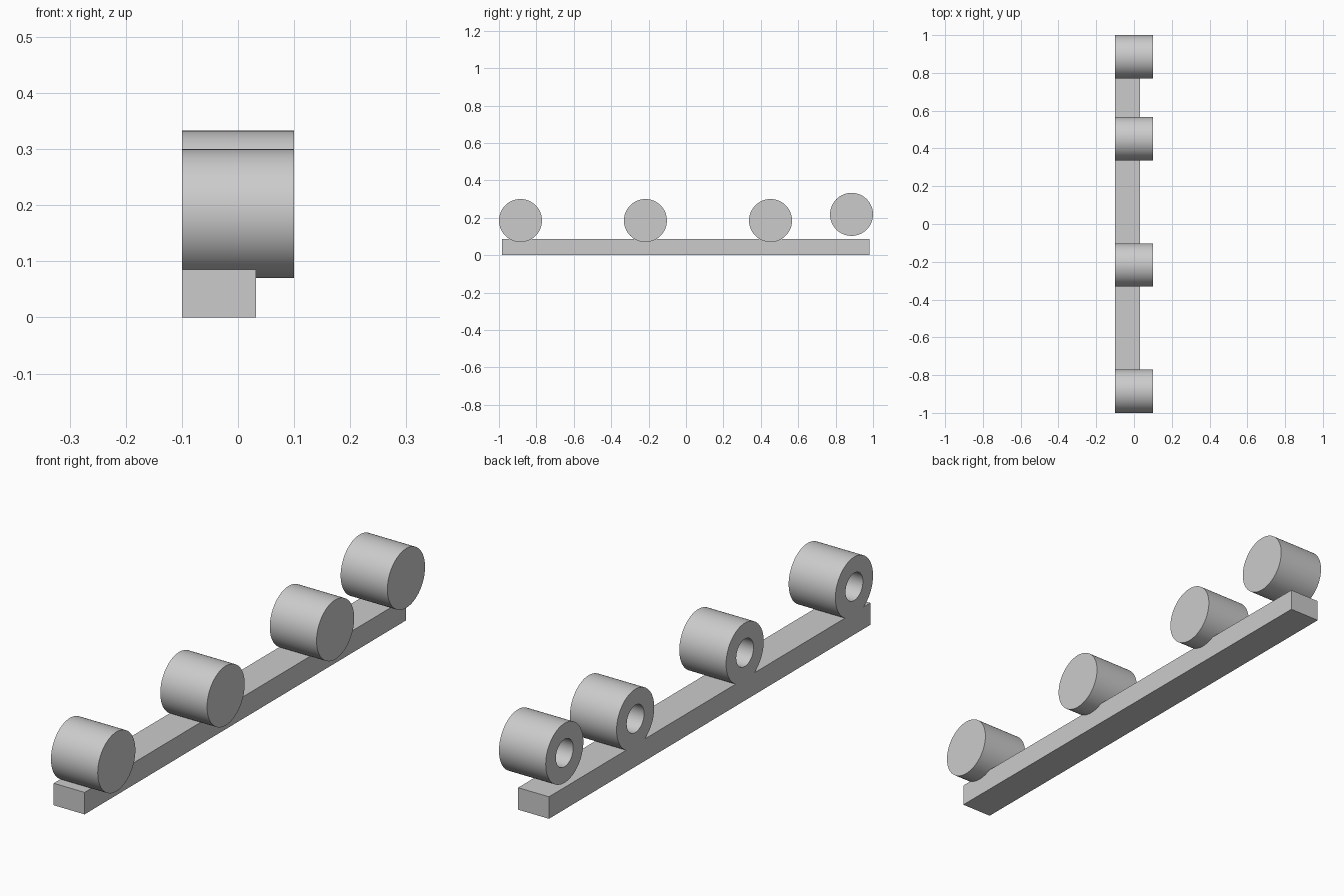
import bpy, bmesh, math
from mathutils import Matrix

cube = bpy.data.objects.get("Cube")
if cube:
    bpy.data.objects.remove(cube, do_unlink=True)

# Single light grey finish
grey = bpy.data.materials.new("light_grey")
grey.use_nodes = True
colour = (0.6, 0.6, 0.6, 1)
grey.diffuse_color = colour
grey.node_tree.nodes["Principled BSDF"].inputs["Base Color"].default_value = colour


def add_object(name, bm):
    bmesh.ops.recalc_face_normals(bm, faces=bm.faces)
    mesh = bpy.data.meshes.new(name)
    bm.to_mesh(mesh)
    bm.free()
    mesh.materials.append(grey)
    obj = bpy.data.objects.new(name, mesh)
    bpy.context.collection.objects.link(obj)
    return obj


def bar(name, low, high):
    bm = bmesh.new()
    bmesh.ops.create_cube(bm, size=1)
    for v in bm.verts:
        v.co = [l + (c + 0.5) * (h - l) for l, h, c in zip(low, high, v.co)]
    add_object(name, bm)


def blind_roller(name, y, z, radius=0.115, bore=0.053, depth=0.16, segments=64):
    """Drum along x, closed at the left end, with a blind bore in the right end."""
    bm = bmesh.new()
    rings = []
    for x, r in ((0.1, radius), (-0.1, radius), (-0.1, bore), (-0.1 + depth, bore)):
        ring = bmesh.ops.create_circle(
            bm, segments=segments, radius=r,
            matrix=Matrix.Translation((x, y, z)) @ Matrix.Rotation(math.pi / 2, 4, "Y"))
        rings.append(ring["verts"])
    for a, b in zip(rings, rings[1:]):
        for i in range(segments):
            j = (i + 1) % segments
            bm.faces.new((a[i], a[j], b[j], b[i]))
    bm.faces.new(rings[0])
    bm.faces.new(rings[-1])
    obj = add_object(name, bm)
    bpy.ops.object.select_all(action="DESELECT")
    obj.select_set(True)
    bpy.context.view_layer.objects.active = obj
    bpy.ops.object.shade_smooth_by_angle(angle=math.radians(30))


# Base rail, flush with the bored ends of the rollers
bar("base_rail", (-0.1, -0.983, 0), (0.032, 0.98, 0.085))

# Three seated rollers and one raised roller at the back
for name, y, z in (("front_roller", -0.885, 0.185),
                   ("middle_roller", -0.217, 0.185),
                   ("rear_roller", 0.452, 0.185),
                   ("raised_back_roller", 0.885, 0.218)):
    blind_roller(name, y, z)
